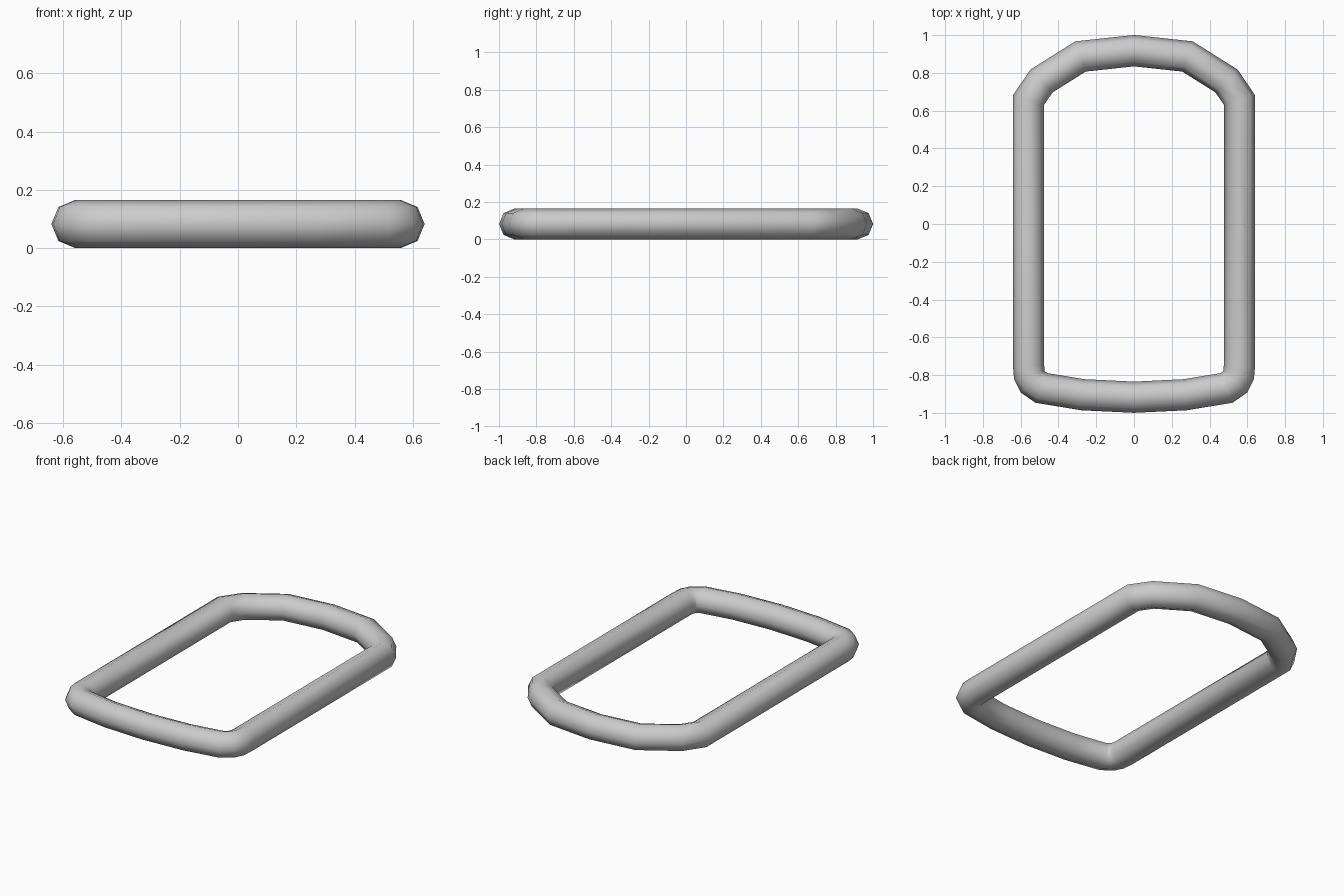
import bpy, bmesh, math
from mathutils import Vector

cube = bpy.data.objects.get("Cube")
if cube:
    bpy.data.objects.remove(cube)

RADIUS = 0.0825
SIDES = 8

# Centre line of the left half, from the front middle to the back middle
half = [(0, -0.917), (0.27, -0.904), (0.49, -0.868), (0.536, -0.836),
        (0.554, -0.80), (0.558, -0.752), (0.558, 0.657), (0.49, 0.757),
        (0.283, 0.887), (0, 0.9175)]
path = [Vector((x, y, RADIUS)) for x, y in half]
path += [Vector((-x, y, RADIUS)) for x, y in reversed(half[1:-1])]

# Round tube swept around the closed loop with mitred joints
bm = bmesh.new()
rings = []
count = len(path)
for i, point in enumerate(path):
    before = (point - path[i - 1]).normalized()
    after = (path[(i + 1) % count] - point).normalized()
    along = (before + after).normalized()
    outward = Vector((along.y, -along.x, 0)) / along.dot(after)
    ring = []
    for k in range(SIDES):
        a = math.tau * k / SIDES
        offset = outward * math.cos(a) + Vector((0, 0, math.sin(a)))
        ring.append(bm.verts.new(point + offset * RADIUS))
    rings.append(ring)
for i in range(count):
    a, b = rings[i], rings[(i + 1) % count]
    for k in range(SIDES):
        n = (k + 1) % SIDES
        bm.faces.new((a[k], b[k], b[n], a[n]))
bmesh.ops.recalc_face_normals(bm, faces=bm.faces)
for face in bm.faces:
    face.smooth = True

mesh = bpy.data.meshes.new("ring_frame")
bm.to_mesh(mesh)
bm.free()
frame = bpy.data.objects.new("ring_frame", mesh)
bpy.context.collection.objects.link(frame)

# Plain grey finish
grey = bpy.data.materials.new("light_grey")
grey.use_nodes = True
colour = (0.6, 0.6, 0.6, 1)
grey.diffuse_color = colour
grey.node_tree.nodes["Principled BSDF"].inputs["Base Color"].default_value = colour
mesh.materials.append(grey)
